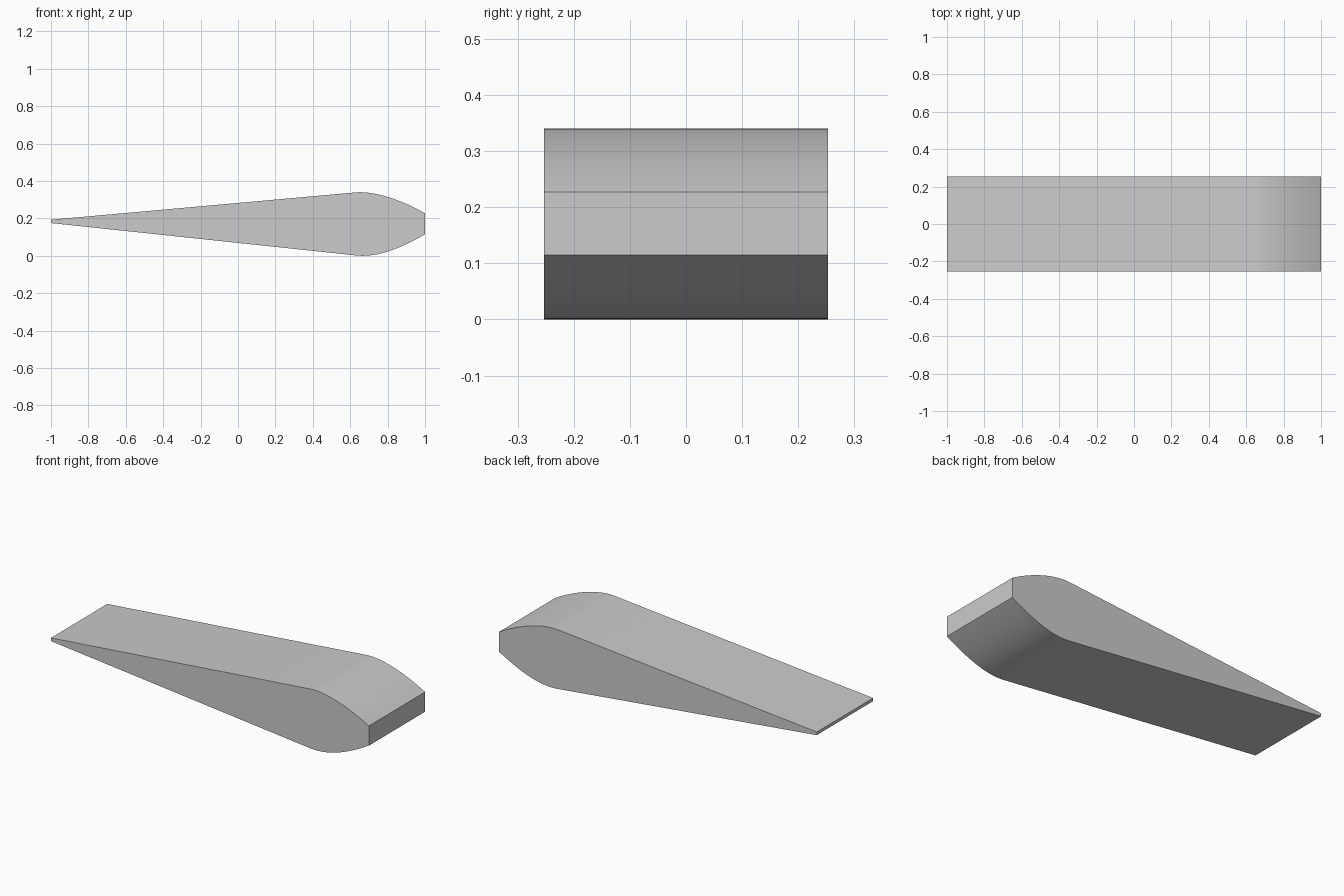
import bpy
import bmesh
import math
from mathutils import Vector, geometry

cube = bpy.data.objects.get("Cube")
if cube:
    bpy.data.objects.remove(cube, do_unlink=True)

HALF_WIDTH = 0.253

# Plain grey
grey = bpy.data.materials.new("plain_grey")
grey.use_nodes = True
colour = (0.6, 0.6, 0.6, 1)
grey.diffuse_color = colour
grey.node_tree.nodes["Principled BSDF"].inputs["Base Color"].default_value = colour


def curve(*points):
    """Rounded shoulder from the straight taper to the blunt end."""
    return geometry.interpolate_bezier(*[Vector((x, -HALF_WIDTH, z)) for x, z in points], 20)


# Side profile: narrow tip, lower shoulder, blunt end, upper shoulder
lower = curve((0.63, 0.002), (0.74, -0.01), (0.86, 0.034), (1, 0.115))
upper = curve((0.63, 0.339), (0.72, 0.347), (0.86, 0.307), (1, 0.227))
tip = [Vector((-1, -HALF_WIDTH, z)) for z in (0.193, 0.175)]
profile = tip + lower + upper[::-1]

# Extrude the profile across the width
bm = bmesh.new()
face = bm.faces.new([bm.verts.new(p) for p in profile])
extruded = bmesh.ops.extrude_face_region(bm, geom=[face], use_keep_orig=True)
moved = [v for v in extruded["geom"] if isinstance(v, bmesh.types.BMVert)]
bmesh.ops.translate(bm, verts=moved, vec=(0, 2 * HALF_WIDTH, 0))
bmesh.ops.recalc_face_normals(bm, faces=bm.faces)

mesh = bpy.data.meshes.new("tapered_block")
bm.to_mesh(mesh)
bm.free()
mesh.materials.append(grey)
block = bpy.data.objects.new("tapered_block", mesh)
bpy.context.collection.objects.link(block)

# Smooth shoulders, crisp edges
bpy.ops.object.select_all(action="DESELECT")
block.select_set(True)
bpy.context.view_layer.objects.active = block
bpy.ops.object.shade_smooth_by_angle(angle=math.radians(20))
